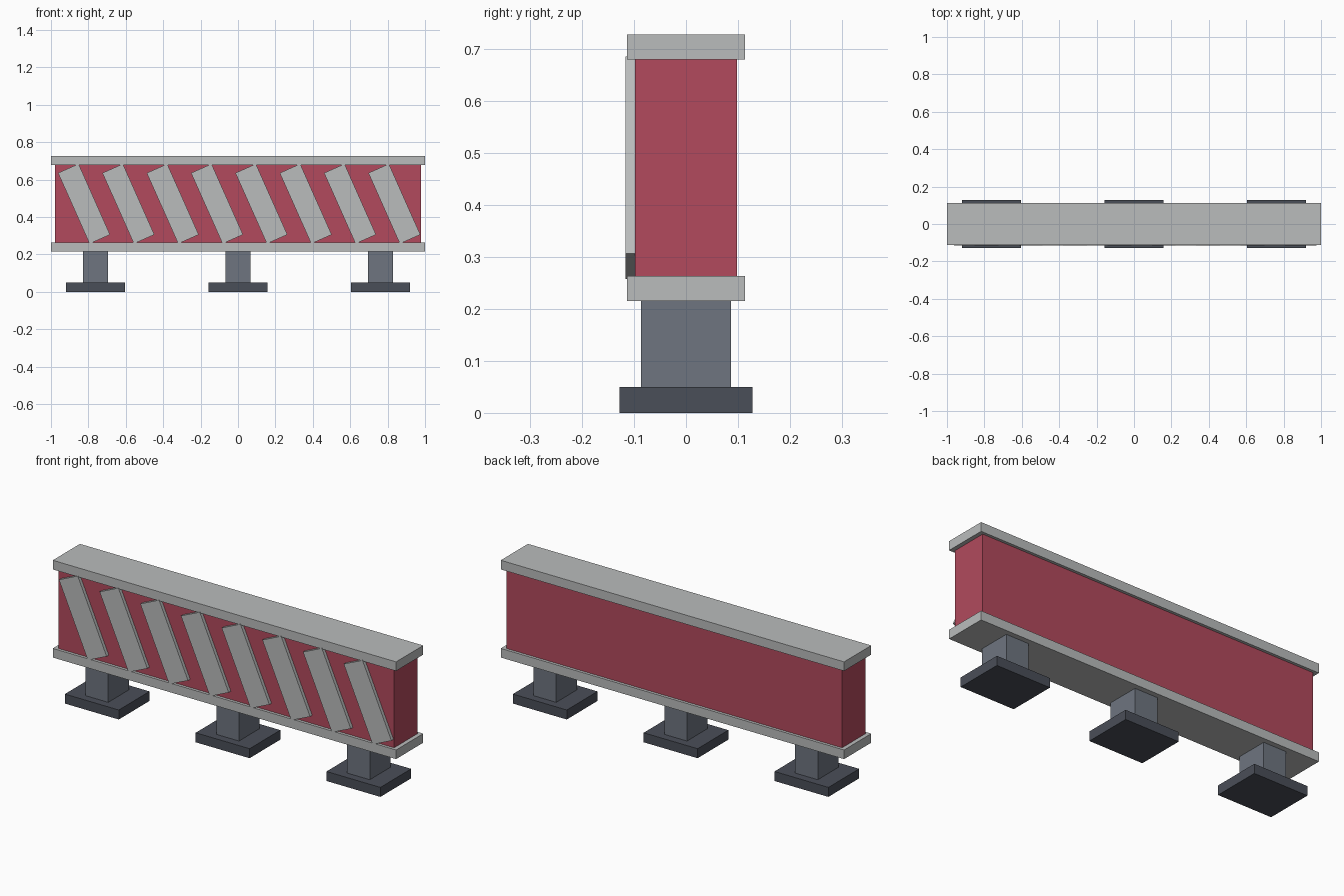
import bpy
import math

if "Cube" in bpy.data.objects:
    bpy.data.objects.remove(bpy.data.objects["Cube"])


def material(name, srgb):
    m = bpy.data.materials.new(name)
    lin = [((c / 255 + 0.055) / 1.055) ** 2.4 for c in srgb]
    m.diffuse_color = (*lin, 1)
    m.use_nodes = True
    m.node_tree.nodes["Principled BSDF"].inputs["Base Color"].default_value = m.diffuse_color
    return m


RED = material("red", (178, 74, 93))
LIGHT = material("light grey", (186, 188, 188))
STEEL = material("steel grey", (110, 117, 128))
DARK = material("dark grey", (74, 78, 88))


def box(name, centre, size, mat, tilt=0):
    bpy.ops.mesh.primitive_cube_add(size=1, location=centre)
    ob = bpy.context.object
    ob.name = name
    ob.scale = size
    ob.rotation_euler.y = tilt
    ob.data.materials.append(mat)
    return ob


# Central board with a cap rail above and below
box("board", (0, 0, 0.471), (1.956, 0.196, 0.416), RED)
box("bottom_rail", (0, 0, 0.239), (2, 0.226, 0.048), LIGHT)
box("top_rail", (0, 0, 0.703), (2, 0.226, 0.048), LIGHT)

# Slanted warning stripes on the front only
for i in range(8):
    box(f"stripe_{i + 1}", (-0.823 + 0.237 * i, -0.107, 0.471),
        (0.12, 0.018, 0.414), LIGHT, math.radians(-24))

# Three posts on square feet
for side, x in (("left", -0.762), ("middle", 0), ("right", 0.762)):
    box(f"{side}_post", (x, 0, 0.1125), (0.132, 0.172, 0.215), STEEL)
    box(f"{side}_foot", (x, 0, 0.025), (0.314, 0.256, 0.05), DARK)
